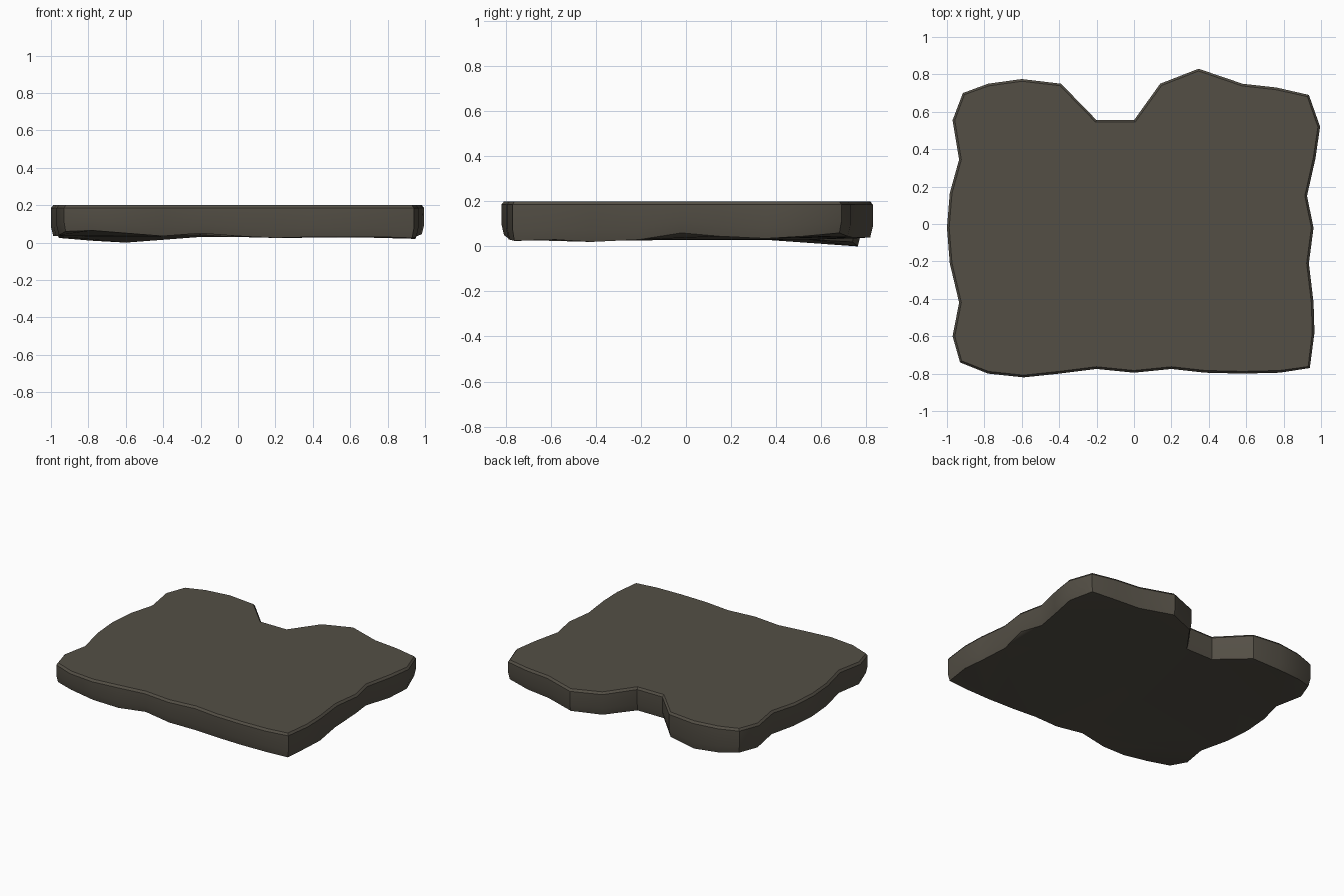
import bpy, bmesh, math

if "Cube" in bpy.data.objects:
    bpy.data.objects.remove(bpy.data.objects["Cube"])

# Slab outline, counterclockwise from the front left corner
outline = [(-.93, -.74), (-.78, -.80), (-.59, -.82), (-.40, -.80), (-.20, -.775), (0, -.795),
           (.20, -.775), (.38, -.795), (.58, -.80), (.78, -.795), (.94, -.77),
           (.965, -.58), (.96, -.42), (.935, -.21), (.96, -.02), (.925, .15), (.97, .35), (.995, .52),
           (.935, .69), (.76, .73), (.58, .75), (.345, .83), (.14, .75), (0, .555), (-.20, .555),
           (-.39, .75), (-.60, .775), (-.78, .75), (-.915, .70),
           (-.97, .555), (-.935, .345), (-.985, .165), (-1, -.02), (-.985, -.21), (-.935, -.42), (-.97, -.60)]
# Uneven height of the lower rim, same order
rim = [.06, .065, .05, .035, .05, .035, .025, .03, .03, .03, .025,
       .03, .02, .03, .06, .045, .035, .045, .06, .045, .04, .04, .035, .03, .03,
       .02, 0, .01, .025, .025, .03, .035, .035, .035, .035, .04]

stone = bpy.data.materials.new("dark stone")
stone.diffuse_color = (.088, .078, .06, 1)
stone.use_nodes = True
stone.node_tree.nodes["Principled BSDF"].inputs["Base Color"].default_value = stone.diffuse_color

bm = bmesh.new()


def inset_ring(d, heights):
    """Ring of vertices moved inwards by d from the outline."""
    ring, n = [], len(outline)
    for i, (x, y) in enumerate(outline):
        (ax, ay), (bx, by) = outline[i - 1], outline[(i + 1) % n]
        tx, ty = bx - ax, by - ay
        l = math.hypot(tx, ty)
        ring.append(bm.verts.new((x - ty / l * d, y + tx / l * d, heights[i])))
    return ring


n = len(outline)
rings = [inset_ring(.012, rim),
         inset_ring(0, [z + .05 for z in rim]),
         inset_ring(0, [.185] * n),
         inset_ring(.012, [.2] * n)]
for low, high in zip(rings, rings[1:]):
    for i in range(n):
        j = (i + 1) % n
        bm.faces.new((low[i], low[j], high[j], high[i]))
# Flat top and slightly uneven underside
bm.faces.new(rings[-1])
under = bm.faces.new(rings[0][::-1])
bmesh.ops.triangulate(bm, faces=[under], ngon_method='BEAUTY')

mesh = bpy.data.meshes.new("stone_slab")
bm.to_mesh(mesh)
bm.free()
mesh.materials.append(stone)
slab = bpy.data.objects.new("stone_slab", mesh)
bpy.context.collection.objects.link(slab)
bpy.context.view_layer.objects.active = slab
slab.select_set(True)
bpy.ops.object.shade_smooth_by_angle(angle=math.radians(35))
